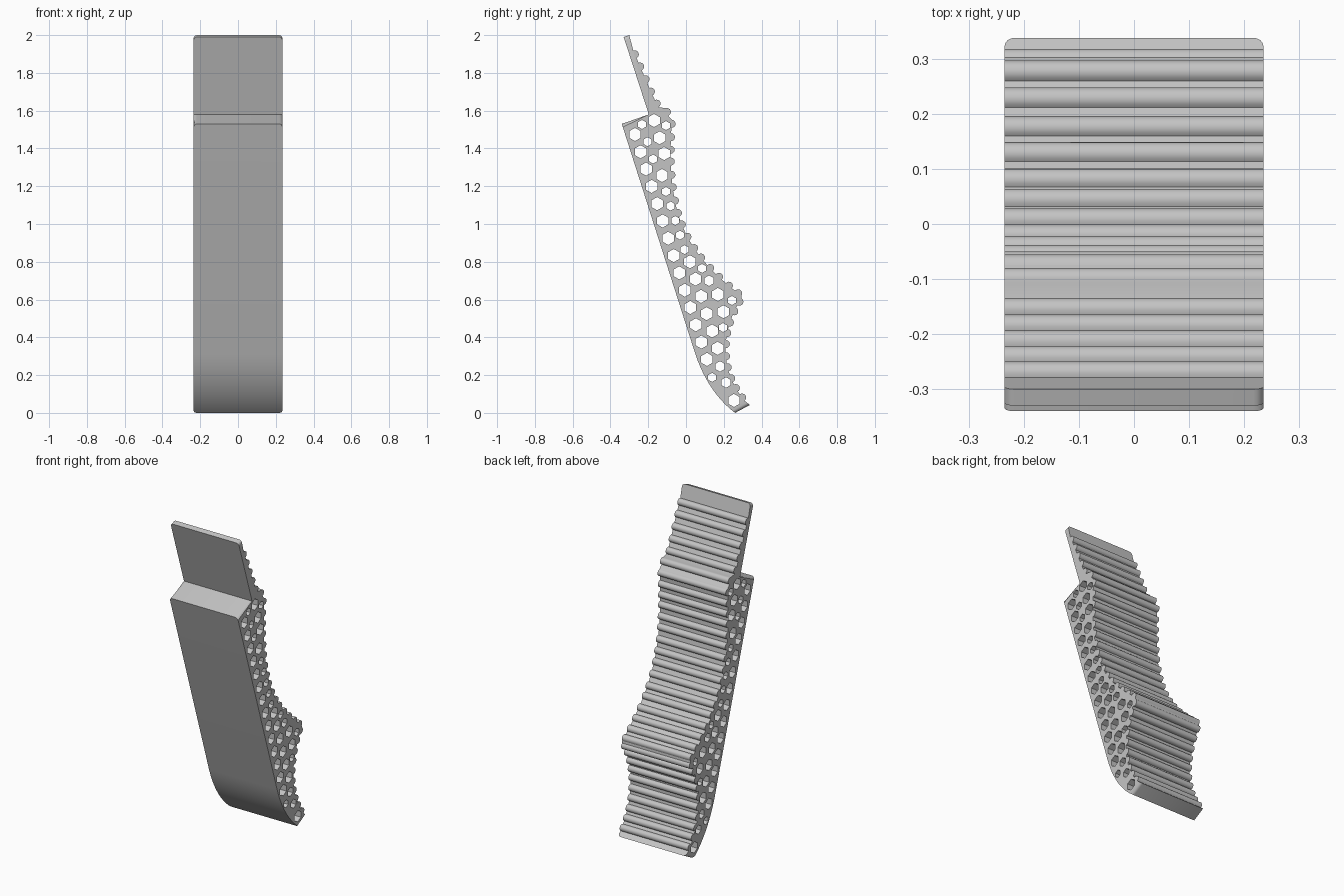
import bpy, bmesh, math
from mathutils import Vector
from mathutils.geometry import interpolate_bezier

cube = bpy.data.objects.get("Cube")
if cube:
    bpy.data.objects.remove(cube, do_unlink=True)

HALF_WIDTH = 0.235
RIB = 0.021


def material(name, value):
    mat = bpy.data.materials.new(name)
    mat.use_nodes = True
    mat.diffuse_color = (value, value, value, 1)
    shader = next(n for n in mat.node_tree.nodes if n.type == 'BSDF_PRINCIPLED')
    shader.inputs["Base Color"].default_value = mat.diffuse_color
    return mat


def make_object(name, bm, mat):
    mesh = bpy.data.meshes.new(name)
    bmesh.ops.recalc_face_normals(bm, faces=bm.faces)
    bm.to_mesh(mesh)
    bm.free()
    mesh.materials.append(mat)
    obj = bpy.data.objects.new(name, mesh)
    bpy.context.collection.objects.link(obj)
    return obj


def prism(bm, points, half):
    """Extrude a side outline of (y, z) points across x."""
    face = bm.faces.new([bm.verts.new((-half, p[0], p[1])) for p in points])
    result = bmesh.ops.extrude_face_region(bm, geom=[face])
    verts = [v for v in result["geom"] if isinstance(v, bmesh.types.BMVert)]
    bmesh.ops.translate(bm, verts=verts, vec=(2 * half, 0, 0))


def bezier(points, count):
    return interpolate_bezier(*[Vector(p) for p in points], count)


def ribbed(points, count):
    """Outline of evenly spaced round ribs along a curve."""
    path = bezier(points, 100)
    lengths = [0]
    for a, b in zip(path, path[1:]):
        lengths.append(lengths[-1] + (b - a).length)
    outline = []
    for i in range(count):
        target = lengths[-1] * i / (count - 1)
        k = min(range(len(path)), key=lambda j: abs(lengths[j] - target))
        d = (path[min(k + 1, len(path) - 1)] - path[max(k - 1, 0)]).normalized()
        normal = Vector((-d.y, d.x))
        for step in range(9):
            a = math.pi * step / 8
            outline.append(path[k] - normal * 0.006
                           + RIB * (normal * math.sin(a) - d * math.cos(a)))
    return outline


# Side outline: tip, ribbed back, foot, curved front and step
tip = [Vector((-0.33, 1.99)), Vector((-0.3, 2))]
back = (ribbed([(-0.265, 1.9), (-0.22, 1.8), (-0.19, 1.72), (-0.15, 1.64)], 5)
        + ribbed([(-0.095, 1.595), (-0.09, 1.58), (-0.08, 1.55), (-0.074, 1.53)], 2)[:9]
        + ribbed([(-0.07, 1.53), (-0.1, 1.05), (0, 0.86), (0.28, 0.638)], 16)
        + ribbed([(0.288, 0.585), (0.2, 0.44), (0.18, 0.244), (0.302, 0.085)], 10))
foot = [Vector((0.338, 0.042)), Vector((0.26, 0))]
front = bezier([(0.26, 0), (0.18, 0.06), (0.1, 0.16), (0.05, 0.31)], 14)[1:]
step_edge = [Vector((-0.34, 1.53)), Vector((-0.197, 1.58))]

grey = material("light grey", 0.55)
bm = bmesh.new()
prism(bm, tip + back + foot + front + step_edge, HALF_WIDTH)

# Round the side edges of the tip, foot and step faces
ends = [tip, foot, step_edge]


def on_end(edge):
    a, b = [v.co for v in edge.verts]
    return abs(a.x - b.x) < 0.001 and any(
        all(min((c.yz - p).length for p in end) < 0.001 for c in (a, b)) for end in ends)


bmesh.ops.bevel(bm, geom=[e for e in bm.edges if on_end(e)],
                offset=0.018, segments=4, profile=0.5, affect='EDGES')
body = make_object("ribbed_body", bm, grey)

# Hexagonal holes in rows parallel to the front: start y, start z, count
big_rows = [(-0.27, 1.474, 14), (-0.169, 1.548, 2), (-0.116, 1.373, 1),
            (-0.127, 1.257, 1), (0.021, 0.8, 6), (0.169, 0.627, 2),
            (0.254, 0.066, 1)]
medium_rows = [(0.122, 0.7, 1), (0.18, 0.246, 1), (0.212, 0.161, 1)]
small_rows = [(-0.233, 1.527, 3), (-0.106, 1.521, 1), (0.085, 0.765, 1),
              (0.243, 0.595, 1), (0.196, 0.452, 1), (0.138, 0.188, 1)]
slope = Vector((0.0293, -0.0916))
bm = bmesh.new()


def drill(rows, radius, step):
    for y, z, count in rows:
        for i in range(count):
            c = Vector((y, z)) + step * i
            prism(bm, [c + radius * Vector((math.sin(a), math.cos(a)))
                       for a in (math.pi * k / 3 for k in range(6))], HALF_WIDTH * 1.2)


drill(big_rows, 0.035, slope)
drill(medium_rows, 0.028, slope)
drill(small_rows, 0.024, slope)
drill([(-0.106, 1.172, 5)], 0.024, slope * 0.84)
cutter = make_object("hole_cutter", bm, grey)
cutter.hide_render = True

# Cut the holes, then discard the cutter
cut = body.modifiers.new("holes", 'BOOLEAN')
cut.operation = 'DIFFERENCE'
cut.solver = 'EXACT'
cut.object = cutter
bpy.ops.object.select_all(action='DESELECT')
body.select_set(True)
bpy.context.view_layer.objects.active = body
bpy.ops.object.modifier_apply(modifier=cut.name)
bpy.data.objects.remove(cutter, do_unlink=True)
bpy.ops.object.shade_smooth_by_angle(angle=math.radians(30))
